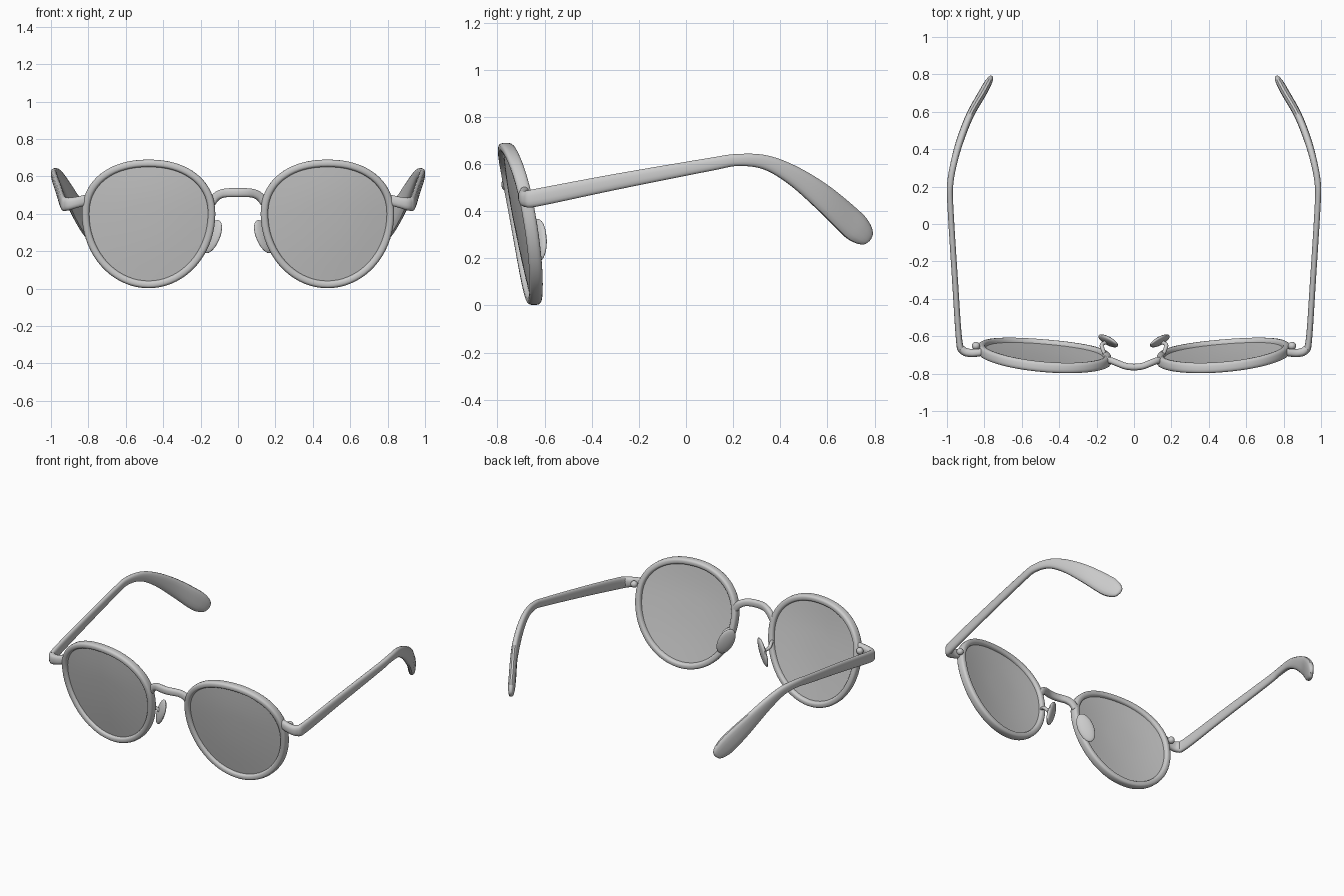
import bpy, bmesh, math
from mathutils import Vector, Matrix

if "Cube" in bpy.data.objects:
    bpy.data.objects.remove(bpy.data.objects["Cube"])


def finish(name, bm, mirror=True, angle=40):
    bmesh.ops.recalc_face_normals(bm, faces=bm.faces)
    me = bpy.data.meshes.new(name)
    bm.to_mesh(me)
    bm.free()
    ob = bpy.data.objects.new(name, me)
    bpy.context.collection.objects.link(ob)
    bpy.ops.object.select_all(action='DESELECT')
    bpy.context.view_layer.objects.active = ob
    ob.select_set(True)
    bpy.ops.object.shade_smooth_by_angle(angle=math.radians(angle))
    if mirror:
        ob.modifiers.new("Mirror", 'MIRROR')
    return ob


def spow(v, p):
    return math.copysign(abs(v) ** p, v)


def smooth_path(keys, steps):
    # Catmull-Rom through (x, y, z, half_side, half_height) keys
    k = [Vector(p) for p in keys]
    out = []
    for i in range(len(k) - 1):
        p0, p1, p2, p3 = k[max(i - 1, 0)], k[i], k[i + 1], k[min(i + 2, len(k) - 1)]
        for s in range(steps):
            t = s / steps
            out.append(0.5 * (2 * p1 + (p2 - p0) * t + (2 * p0 - 5 * p1 + 4 * p2 - p3) * t**2
                              + (3 * p1 - p0 - 3 * p2 + p3) * t**3))
    return out + [k[-1]]


def sweep(name, path, ref, closed=False, power=2.6, sides=16, mirror=True):
    # sweep a rounded section along the path, keeping it upright to ref
    bm = bmesh.new()
    n = len(path)
    rings = []
    for i, p in enumerate(path):
        a = path[(i - 1) % n] if closed else path[max(i - 1, 0)]
        b = path[(i + 1) % n] if closed else path[min(i + 1, n - 1)]
        t = Vector((b - a)[:3]).normalized()
        side = t.cross(ref).normalized()
        up = side.cross(t)
        ring = []
        for j in range(sides):
            w = 2 * math.pi * (j + 0.5) / sides
            ring.append(bm.verts.new(Vector(p[:3])
                                     + side * p[3] * spow(math.cos(w), 2 / power)
                                     + up * p[4] * spow(math.sin(w), 2 / power)))
        rings.append(ring)
    for i in range(n if closed else n - 1):
        r, q = rings[i], rings[(i + 1) % n]
        for j in range(sides):
            bm.faces.new((r[j], r[(j + 1) % sides], q[(j + 1) % sides], q[j]))
    if not closed:
        bm.faces.new(rings[0])
        bm.faces.new(rings[-1])
    return finish(name, bm, mirror)


CX, CZ = 0.478, 0.40
Z = Vector((0, 0, 1))


def face_y(x, z):
    # tilted and gently wrapped plane of the front
    dx = x - 0.48
    return -0.707 + 0.085 * dx - 0.185 * (z - 0.36) + 0.15 * dx * dx


def outline(w, inset, scale=1.0):
    # round lens shape, slightly squarer on top
    c, s = math.cos(w), math.sin(w)
    p = 2 / 2.2 if s > 0 else 1
    h = (0.29 if s > 0 else 0.398) - inset
    return (CX + scale * (0.357 - inset) * spow(c, p), CZ + scale * h * spow(s, p))


# rims
N = 72
rim = []
for i in range(N):
    x, z = outline(2 * math.pi * i / N, 0.02)
    rim.append(Vector((x, face_y(x, z), z, 0.02, 0.028)))
sweep("rim", rim, Vector((0, 1, 0)), closed=True, power=3)

# lenses: thin, slightly domed discs
bm = bmesh.new()
for off in (-0.007, 0.007):
    prev = None
    for r in (1.0, 0.75, 0.5, 0.25):
        ring = []
        for i in range(N):
            x, z = outline(2 * math.pi * i / N, 0.028, r)
            ring.append(bm.verts.new((x, face_y(x, z) + off - 0.012 * (1 - r * r), z)))
        if prev:
            for i in range(N):
                j = (i + 1) % N
                bm.faces.new((prev[i], prev[j], ring[j], ring[i]))
        else:
            outer = ring
            if off > 0:
                for i in range(N):
                    j = (i + 1) % N
                    bm.faces.new((front[i], front[j], outer[j], outer[i]))
            front = outer
        prev = ring
    bm.faces.new(prev)
finish("lens", bm)

# bridge
half = [(0.14, -0.727, 0.46, 0.018, 0.022), (0.118, -0.732, 0.49, 0.018, 0.023),
        (0.085, -0.745, 0.508, 0.018, 0.023), (0.045, -0.76, 0.513, 0.018, 0.024)]
keys = half + [(0, -0.765, 0.513, 0.018, 0.024)] + [(-k[0],) + k[1:] for k in reversed(half)]
sweep("bridge", smooth_path(keys, 5), Z, mirror=False)

# temple arms with end piece, ear bend and flattened paddle tip
temple = [(0.81, -0.685, 0.475, 0.02, 0.028), (0.87, -0.69, 0.46, 0.022, 0.03),
          (0.915, -0.675, 0.452, 0.022, 0.035), (0.935, -0.62, 0.46, 0.017, 0.038),
          (0.957, -0.3, 0.524, 0.016, 0.034), (0.982, 0.1, 0.598, 0.016, 0.028),
          (0.982, 0.22, 0.617, 0.017, 0.026), (0.96, 0.34, 0.606, 0.018, 0.031),
          (0.925, 0.46, 0.548, 0.02, 0.042), (0.875, 0.585, 0.455, 0.021, 0.056),
          (0.81, 0.70, 0.35, 0.022, 0.064), (0.785, 0.745, 0.31, 0.02, 0.055),
          (0.77, 0.772, 0.286, 0.014, 0.035), (0.765, 0.78, 0.278, 0.005, 0.01)]
sweep("temple_arm", smooth_path(temple, 6), Z)

# hinge knobs behind the end pieces
bm = bmesh.new()
bmesh.ops.create_uvsphere(bm, u_segments=16, v_segments=10, radius=0.022,
                          matrix=Matrix.Translation((0.845, -0.652, 0.465)))
finish("hinge_knob", bm)

# nose pads: flattened ovals leaning outward and back
up = Vector((-0.065, -0.015, 0.15)).normalized()
wide = Vector((1, 0.75, 0))
wide = (wide - up * wide.dot(up)).normalized()
thin = up.cross(wide)
rot = Matrix((wide, thin, up)).transposed().to_4x4()
bm = bmesh.new()
bmesh.ops.create_uvsphere(bm, u_segments=24, v_segments=14, radius=1,
                          matrix=Matrix.Translation((0.138, -0.625, 0.278)) @ rot
                          @ Matrix.Diagonal((0.05, 0.018, 0.095, 1)))
finish("nose_pad", bm)

# nose pad wires
wire = [(0.148, -0.715, 0.33), (0.165, -0.675, 0.328), (0.172, -0.645, 0.31), (0.143, -0.63, 0.285)]
sweep("nose_pad_wire", smooth_path([p + (0.011, 0.011) for p in wire], 5), Z, power=2, sides=10)
